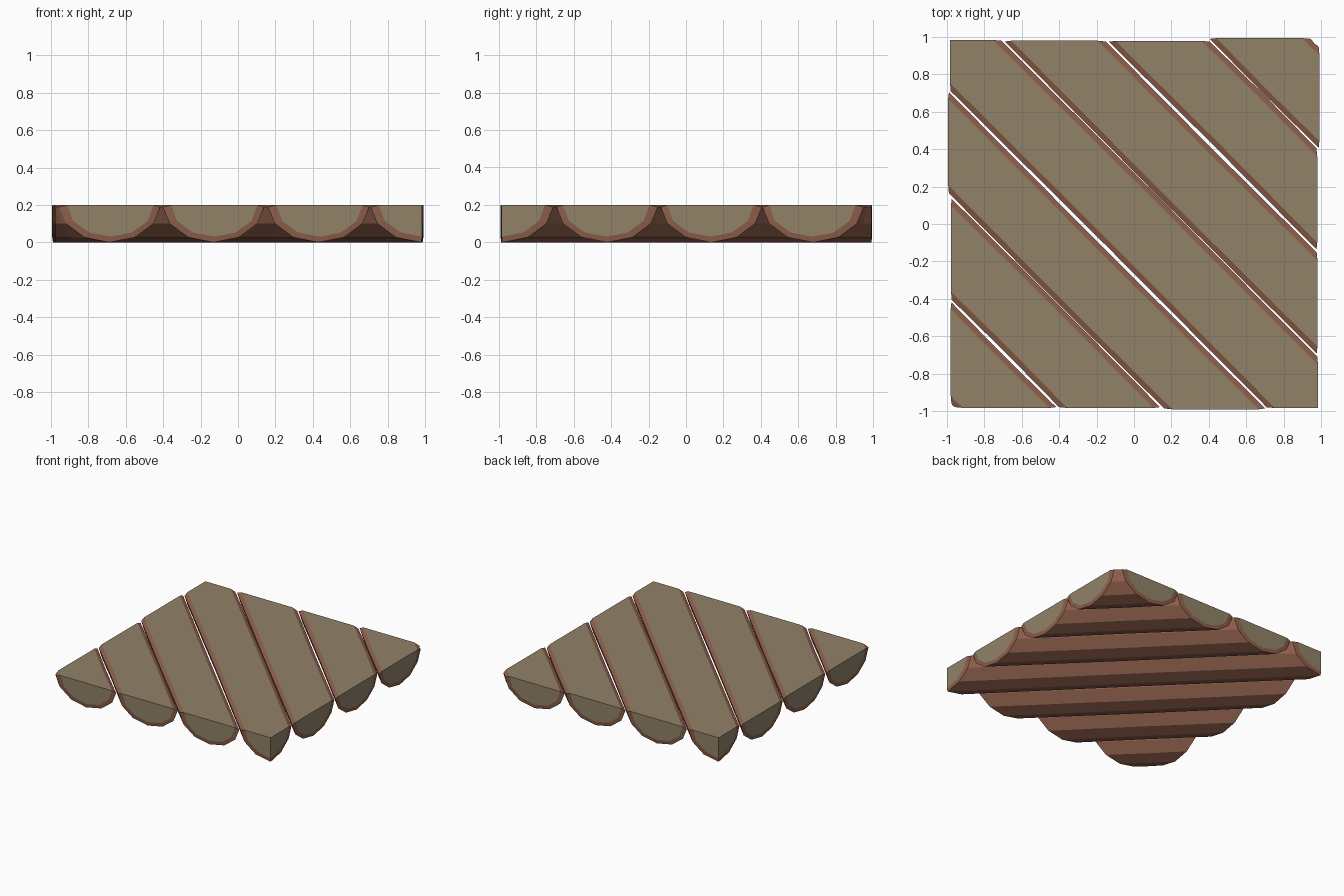
import bpy, bmesh, math, random

if "Cube" in bpy.data.objects:
    bpy.data.objects.remove(bpy.data.objects["Cube"])

random.seed(4)
R2 = math.sqrt(2)
H = 0.984 * R2          # half diagonal of the square tile
PITCH = 0.3925          # distance between log centres
TOP = 0.2


def material(name, rgb):
    m = bpy.data.materials.new(name)
    m.diffuse_color = (*rgb, 1)
    m.use_nodes = True
    m.node_tree.nodes["Principled BSDF"].inputs["Base Color"].default_value = m.diffuse_color
    return m


bark = material("bark", (0.27, 0.115, 0.07))
wood = material("cut_wood", (0.285, 0.225, 0.14))


def arc(radius, depth, top):
    # half of a twelve-sided section, open side up
    pts = [(-radius * math.cos(math.radians(30 * i)),
            TOP - depth * math.sin(math.radians(30 * i))) for i in range(7)]
    pts[0], pts[6] = (-radius, top), (radius, top)
    return pts


OUTER = arc(0.191, 0.2, 0.188)
INNER = arc(0.163, 0.17, TOP)


def half_log(name, centre, end_shift, bends):
    bm = bmesh.new()

    def vert(p, station, recess=0.0):
        # stations: -1 and 1 are the mitred ends on the square, 0 the middle
        u = centre + p[0] + bends[station + 1]
        v = station * (H - abs(u) + end_shift[station + 1] - recess)
        if station == 0:
            v = 0.0
        return bm.verts.new(((u + v) / R2, (u - v) / R2, p[1]))

    out = [[vert(p, s, 0.006) for p in OUTER] for s in (-1, 0, 1)]
    top = [[vert(p, s) for p in (INNER[0], (0, TOP), INNER[6])] for s in (-1, 0, 1)]

    def face(vs, mat):
        bm.faces.new(vs).material_index = mat

    for k in range(2):
        # bark underside
        for i in range(6):
            face([out[k][i], out[k][i + 1], out[k + 1][i + 1], out[k + 1][i]], 0)
        # bark strips beside the flat top
        for o, t in ((0, 0), (6, 2)):
            face([out[k][o], top[k][t], top[k + 1][t], out[k + 1][o]], 0)
        # flat sawn top
        for i in range(2):
            face([top[k][i], top[k][i + 1], top[k + 1][i + 1], top[k + 1][i]], 1)
    # sawn ends with a bark ring
    for k in (0, 2):
        ring = [top[k][0]] + [vert(p, k - 1) for p in INNER[1:6]] + [top[k][2]]
        for i in range(6):
            face([out[k][i], out[k][i + 1], ring[i + 1], ring[i]], 0)
        face(ring[:4] + [top[k][1]], 1)
        face(ring[3:] + [top[k][1]], 1)

    bmesh.ops.recalc_face_normals(bm, faces=bm.faces)
    me = bpy.data.meshes.new(name)
    bm.to_mesh(me)
    bm.free()
    me.materials.append(bark)
    me.materials.append(wood)
    ob = bpy.data.objects.new(name, me)
    bpy.context.collection.objects.link(ob)


# seven diagonal half logs, each slightly uneven
for n in range(-3, 4):
    shift = [0, 0, 0] if n == 0 else [random.uniform(-0.012, 0.016) for _ in range(3)]
    bend = [0, 0.004 * (-1) ** n, 0]
    half_log(f"half_log_{n + 4}", n * PITCH, shift, bend)
